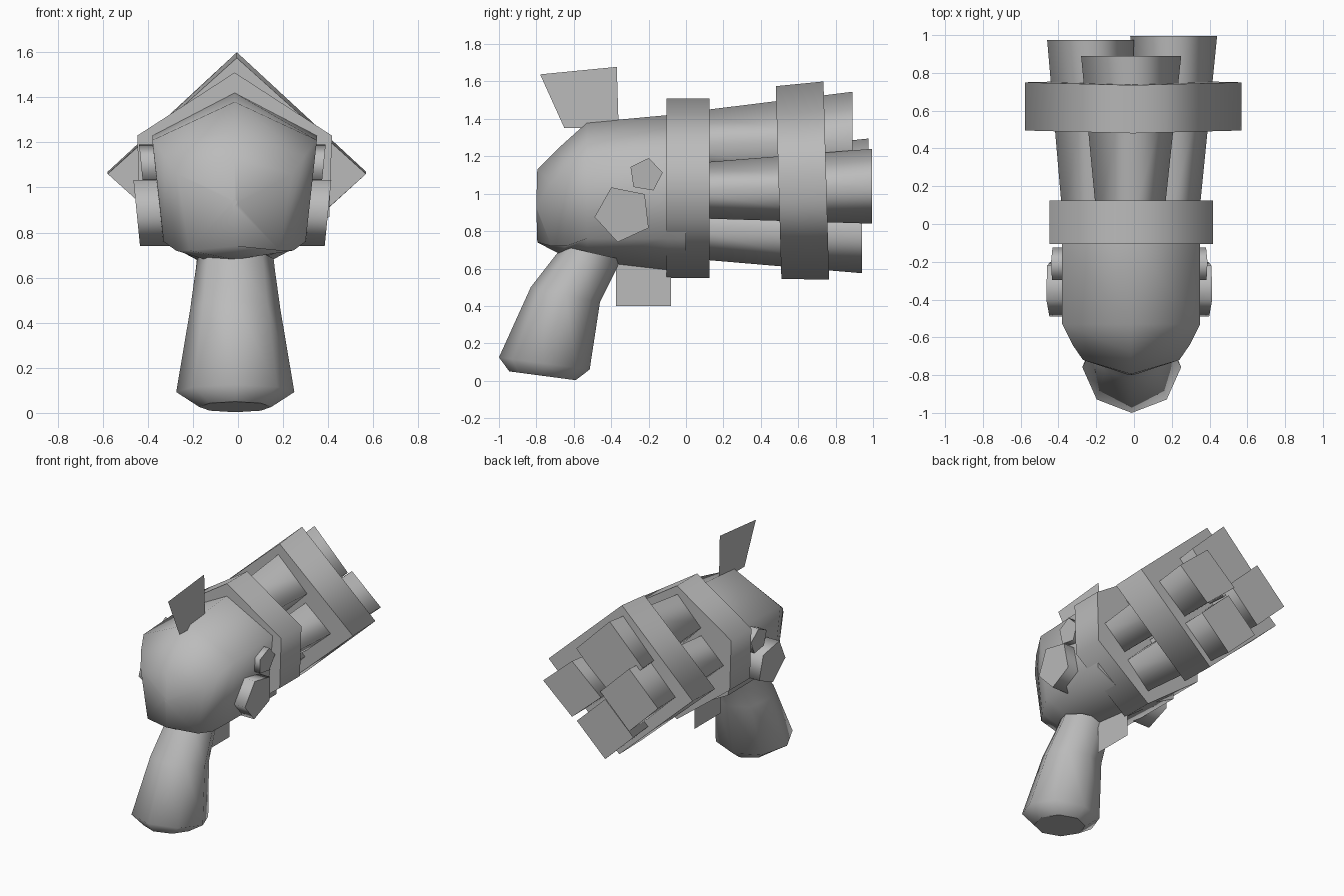
import bpy, bmesh, math
from mathutils import Vector

cube = bpy.data.objects.get("Cube")
if cube:
    bpy.data.objects.remove(cube)

grey = bpy.data.materials.new("plain_grey")
grey.use_nodes = True
colour = (0.5, 0.5, 0.5, 1)
grey.diffuse_color = colour
grey.node_tree.nodes["Principled BSDF"].inputs["Base Color"].default_value = colour


def finish(name, bm, sharp_faces=()):
    """Turn a bmesh into a smooth object with crisp rims on the given faces."""
    for f in bm.faces:
        f.smooth = True
    for f in sharp_faces:
        for e in f.edges:
            e.smooth = False
    mesh = bpy.data.meshes.new(name)
    bm.to_mesh(mesh)
    bm.free()
    mesh.materials.append(grey)
    obj = bpy.data.objects.new(name, mesh)
    bpy.context.collection.objects.link(obj)
    return obj


def ring(centre, u, v, sides):
    """Polygon whose first corner lies along u."""
    c, u, v = Vector(centre), Vector(u), Vector(v)
    angles = [math.tau * k / sides for k in range(sides)]
    return [c + u * math.cos(a) + v * math.sin(a) for a in angles]


def section(y, flank_y, top, shoulder, hip, bottom):
    """Mirrored six-cornered section: crown, shoulders, hips and keel."""
    half = [(shoulder[0], flank_y, shoulder[1]), (hip[0], flank_y, hip[1])]
    mirrored = [(-x, fy, z) for x, fy, z in reversed(half)]
    points = [(0, y, top)] + half + [(0, y, bottom)] + mirrored
    return [Vector(p) + Vector((-0.015, 0, 0)) for p in points]


def loft(name, rings):
    """Skin a row of rings and cap both ends."""
    bm = bmesh.new()
    rows = [[bm.verts.new(p) for p in r] for r in rings]
    for a, b in zip(rows, rows[1:]):
        for i in range(len(a)):
            j = (i + 1) % len(a)
            bm.faces.new((a[i], a[j], b[j], b[i]))
    caps = [bm.faces.new(rows[0]), bm.faces.new(rows[-1])]
    bmesh.ops.recalc_face_normals(bm, faces=bm.faces[:])
    return finish(name, bm, caps)


def plate(name, outline):
    """Paper-thin upright plate on the centre line, outline in (y, z)."""
    bm = bmesh.new()
    bm.faces.new([bm.verts.new((-0.01, y, z)) for y, z in outline])
    return finish(name, bm)


# Body: six-cornered shell closing to a blunt nose
loft("body", [
    section(0.0, 0.0, 1.425, (0.365, 1.23), (0.32, 0.76), 0.59),
    section(-0.1, -0.1, 1.42, (0.365, 1.23), (0.32, 0.76), 0.59),
    section(-0.53, -0.53, 1.38, (0.365, 1.21), (0.315, 0.76), 0.64),
    section(-0.68, -0.64, 1.245, (0.31, 1.14), (0.26, 0.72), 0.68),
    section(-0.795, -0.72, 1.13, (0.255, 1.06), (0.2, 0.72), 0.74),
    section(-0.8, -0.8, 0.95, (0.01, 0.94), (0.01, 0.93), 0.92)])

# Clamps: a six-cornered collar and a square one standing on its corner
loft("rear_collar", [section(y, y, 1.51, (0.432, 1.23), (0.42, 0.87), 0.55)
                     for y in (-0.105, 0.125)])
loft("muzzle_collar", [ring((-0.005, y, z), (0, -0.015, r), (0.573, 0, 0), 4)
                       for y, z, r in ((0.495, 1.06, 0.515), (0.75, 1.07, 0.53))])

# Barrels: four flaring square tubes; start and end are x, y, z, half width, half height
barrels = {
    "top_barrel": ((-0.02, 0, 1.255, 0.175, 0.18), (-0.015, 0.89, 1.28, 0.265, 0.265)),
    "left_barrel": ((0.18, 0, 1.015, 0.16, 0.145), (0.21, 0.995, 1.04, 0.23, 0.2)),
    "right_barrel": ((-0.205, 0, 1.03, 0.17, 0.16), (-0.23, 0.975, 1.07, 0.23, 0.225)),
    "bottom_barrel": ((-0.015, 0, 0.82, 0.165, 0.165), (-0.015, 0.94, 0.79, 0.225, 0.215)),
}
for name, ends in barrels.items():
    loft(name, [ring((x, y, z), (0, 0, h), (w, 0, 0), 4) for x, y, z, w, h in ends])

# Grip: raked eight-sided rings given by front point, back point and half width
grip_rows = [((-0.66, 0.72), (-0.35, 0.65), 0.17), ((-0.69, 0.68), (-0.37, 0.6), 0.175),
             ((-0.83, 0.5), (-0.46, 0.42), 0.2), ((-1.0, 0.125), (-0.515, 0.06), 0.262),
             ((-0.945, 0.05), (-0.59, 0.003), 0.16)]
grip = []
for (fy, fz), (by, bz), half in grip_rows:
    centre = (-0.012, (fy + by) / 2, (fz + bz) / 2)
    grip.append(ring(centre, (0, (fy - by) / 2, (fz - bz) / 2), (half, 0, 0), 8))
loft("grip", grip)

# Sight fin and trigger
plate("sight_fin", [(-0.78, 1.638), (-0.37, 1.678), (-0.36, 1.35), (-0.65, 1.35)])
plate("trigger", [(-0.375, 0.4), (-0.08, 0.4), (-0.08, 0.65), (-0.375, 0.65)])

# Side knobs: two five-sided buttons on each flank, leaning slightly
for side, label in ((1, "left"), (-1, "right")):
    for size, y, z, r, tilt, reach in (("large", -0.335, 0.893, 0.155, 2.0, 0.425),
                                       ("small", -0.215, 1.1, 0.092, 1.4, 0.405)):
        u = Vector((side * 0.1 * math.sin(tilt), math.cos(tilt), math.sin(tilt))) * r
        v = Vector((side * 0.1 * math.cos(tilt), -math.sin(tilt), math.cos(tilt))) * r
        loft(label + "_" + size + "_knob",
             [ring((side * x - 0.025, y, z), u, v, 5) for x in (0.2, reach)])
